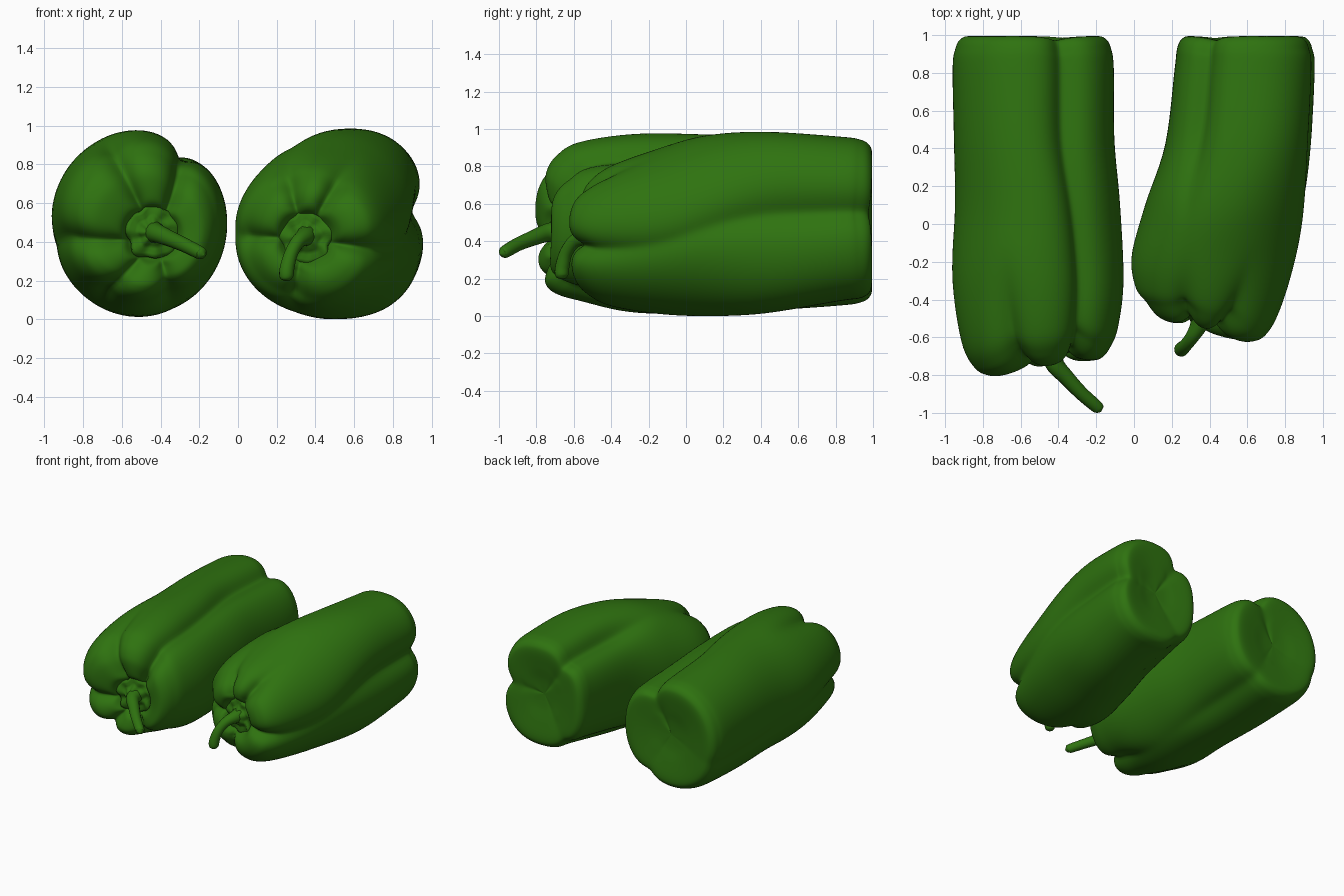
import bpy, bmesh, math

if "Cube" in bpy.data.objects:
    bpy.data.objects.remove(bpy.data.objects["Cube"])

green = bpy.data.materials.new("pepper_green")
green.diffuse_color = (0.028, 0.17, 0.005, 1)
green.use_nodes = True
green.node_tree.nodes["Principled BSDF"].inputs["Base Color"].default_value = green.diffuse_color


def catmull(rows, steps):
    """Smooth interpolation through a list of equal-length tuples."""
    out = []
    n = len(rows)
    for i in range(n - 1):
        p0, p1, p2, p3 = (rows[max(0, min(n - 1, i + j))] for j in (-1, 0, 1, 2))
        for s in range(steps):
            t = s / steps
            out.append(tuple(0.5 * (2 * b + (c - a) * t + (2 * a - 5 * b + 4 * c - d) * t * t
                                    + (3 * b - a - 3 * c + d) * t ** 3)
                             for a, b, c, d in zip(p0, p1, p2, p3)))
    out.append(rows[-1])
    return out


def loft(name, rings):
    """Closed skin over a list of equal vertex rings, poles at both ends."""
    bm = bmesh.new()
    vs = [[bm.verts.new(p) for p in r] for r in rings]
    n = len(vs[0])
    for a, b in zip(vs, vs[1:]):
        for i in range(n):
            j = (i + 1) % n
            bm.faces.new((a[i], a[j], b[j], b[i]))
    bm.faces.new(vs[0])
    bm.faces.new(vs[-1])
    bmesh.ops.recalc_face_normals(bm, faces=bm.faces)
    me = bpy.data.meshes.new(name)
    bm.to_mesh(me)
    bm.free()
    me.materials.append(green)
    for p in me.polygons:
        p.use_smooth = True
    ob = bpy.data.objects.new(name, me)
    bpy.context.collection.objects.link(ob)
    return ob


def smooth(x):
    x = max(0, min(1, x))
    return x * x * (3 - 2 * x)


def crease(d, w, e):
    d = (d + math.pi) % (2 * math.pi) - math.pi
    return math.exp(-(math.sqrt(d * d + e * e) - e) / w)


def pepper_body(name, calyx, body, grooves, tilt, peak, full, square):
    # rows: y, centre x, centre z, radius x, radius z, front-cap weight, back-cap weight
    cx, cz = calyx
    _, bx, bz, rx, rz = body[0]
    rows = []
    for f, dy in ((.015, .14), (.2, .135), (.3, .09), (.4, .025), (.52, 0), (.68, .01), (.84, .06)):
        f = f ** full if f > .5 else f
        m = f * f
        rows.append((peak + dy, cx + (bx - cx) * m, cz + (bz - cz) * m, rx * f, rz * f, 1, 0))
    rows += [b + (0.6 if i == 0 else 0, 0) for i, b in enumerate(body)]
    _, bx, bz, rx, rz = body[-1]
    for f, y in ((.965, .93), (.9, .98), (.78, .995), (.5, .98), (.25, .96), (.015, .95)):
        rows.append((y, bx, bz, rx * f, rz * f, 0, 1))
    rings, n = [], 144
    for y, cx2, cz2, rx, rz, fw, bw in catmull(rows, 6):
        k = smooth((y + 0.35) / 0.85)
        front = max(smooth((-0.1 - y) / 0.5), fw)
        back = smooth((y + 0.05) / 0.65)
        soft = 0.07 + 0.06 * back
        p = 2 + square * back
        ring = []
        for i in range(n):
            a = 2 * math.pi * i / n
            cut = 0
            for af, ab, df, dm, db in grooves:
                d = dm + (df - dm) * front + (db - dm) * back
                cut += d * crease(a - math.radians(af + (ab - af) * k), 0.16, soft)
            c, s = math.cos(a), math.sin(a)
            r = 1.015 * (abs(c) ** p + abs(s) ** p) ** (-1 / p) - cut
            x = cx2 + rx * r * c
            z = cz2 + rz * r * s
            size = min(1, rx / 0.2)
            yy = y + fw * (tilt * (x - calyx[0]) + 0.6 * cut * size) - bw * 0.1 * cut * size
            ring.append((x, yy, max(z, 0.0)))
        rings.append(ring)
    loft(name, rings)


def calyx_cap(name, c, tilt):
    # crumpled leafy disc at the root of the stem
    x0, y0, z0 = c
    rings = []
    for r, dy in ((.002, -.07), (.05, -.06), (.07, -.03), (.09, -.022), (.115, -.03),
                  (.135, -.02), (.14, 0), (.12, .05), (.002, .06)):
        ring = []
        for i in range(60):
            a = 2 * math.pi * i / 60
            q = r * (1 + .07 * math.sin(5 * a) + .04 * math.sin(8 * a + 1))
            ring.append((x0 + q * math.cos(a),
                         y0 + dy + tilt * q * math.cos(a) + .07 * r * math.sin(7 * a + 20 * r),
                         z0 + q * math.sin(a)))
        rings.append(ring)
    loft(name, rings)


def stem(name, pts):
    # tapered tube: x, y, z, radius
    cu = bpy.data.curves.new(name, 'CURVE')
    cu.dimensions = '3D'
    cu.bevel_depth = 1
    cu.bevel_resolution = 6
    cu.use_fill_caps = True
    sp = cu.splines.new('POLY')
    path = catmull(pts, 6)
    sp.points.add(len(path) - 1)
    for p, (x, y, z, r) in zip(sp.points, path):
        p.co = (x, y, z, 1)
        p.radius = max(r, 0.004)
    sp.use_smooth = True
    cu.materials.append(green)
    ob = bpy.data.objects.new(name, cu)
    bpy.context.collection.objects.link(ob)
    bpy.ops.object.select_all(action='DESELECT')
    ob.select_set(True)
    bpy.context.view_layer.objects.active = ob
    bpy.ops.object.convert(target='MESH')


# left pepper; grooves: front angle, back angle, depth at front, middle, back
pepper_body("left_pepper_body", (-.44, .43),
            [(-.58, -.505, .505, .415, .425), (-.3, -.512, .497, .45, .473), (.1, -.512, .495, .432, .473),
             (.45, -.53, .495, .42, .46), (.82, -.535, .495, .422, .435)],
            [(55, 64, .17, .18, .23), (112, 112, .13, 0, 0), (192, 200, .12, .03, .04),
             (243, 243, .12, 0, 0), (292, 300, .12, .01, .09)], .17, -.76, .78, .15)
calyx_cap("left_pepper_calyx", (-.44, -.665, .45), .2)
stem("left_pepper_stem", [(-.44, -.65, .45, .065), (-.42, -.74, .445, .05), (-.36, -.81, .42, .042),
                          (-.28, -.895, .385, .037), (-.2, -.965, .345, .034), (-.185, -.982, .336, .025),
                          (-.175, -.993, .33, .004)])

# right pepper, leaning up and to the right toward the back
pepper_body("right_pepper_body", (.35, .42),
            [(-.4, .385, .43, .39, .375), (-.18, .425, .45, .435, .43), (.1, .49, .482, .425, .476),
             (.42, .56, .50, .39, .48), (.82, .595, .52, .375, .435)],
            [(110, 128, .12, .02, .23), (65, 65, .13, 0, 0), (-12, 6, .13, .08, .20),
             (180, 180, .11, 0, 0), (255, 235, .11, .01, .10)], -.27, -.565, 1, .5)
calyx_cap("right_pepper_calyx", (.35, -.465, .42), -.27)
stem("right_pepper_stem", [(.36, -.45, .43, .065), (.345, -.53, .425, .048), (.31, -.595, .40, .037),
                           (.275, -.64, .34, .035), (.255, -.66, .27, .038), (.25, -.665, .225, .037),
                           (.25, -.665, .205, .025), (.25, -.665, .197, .004)])
